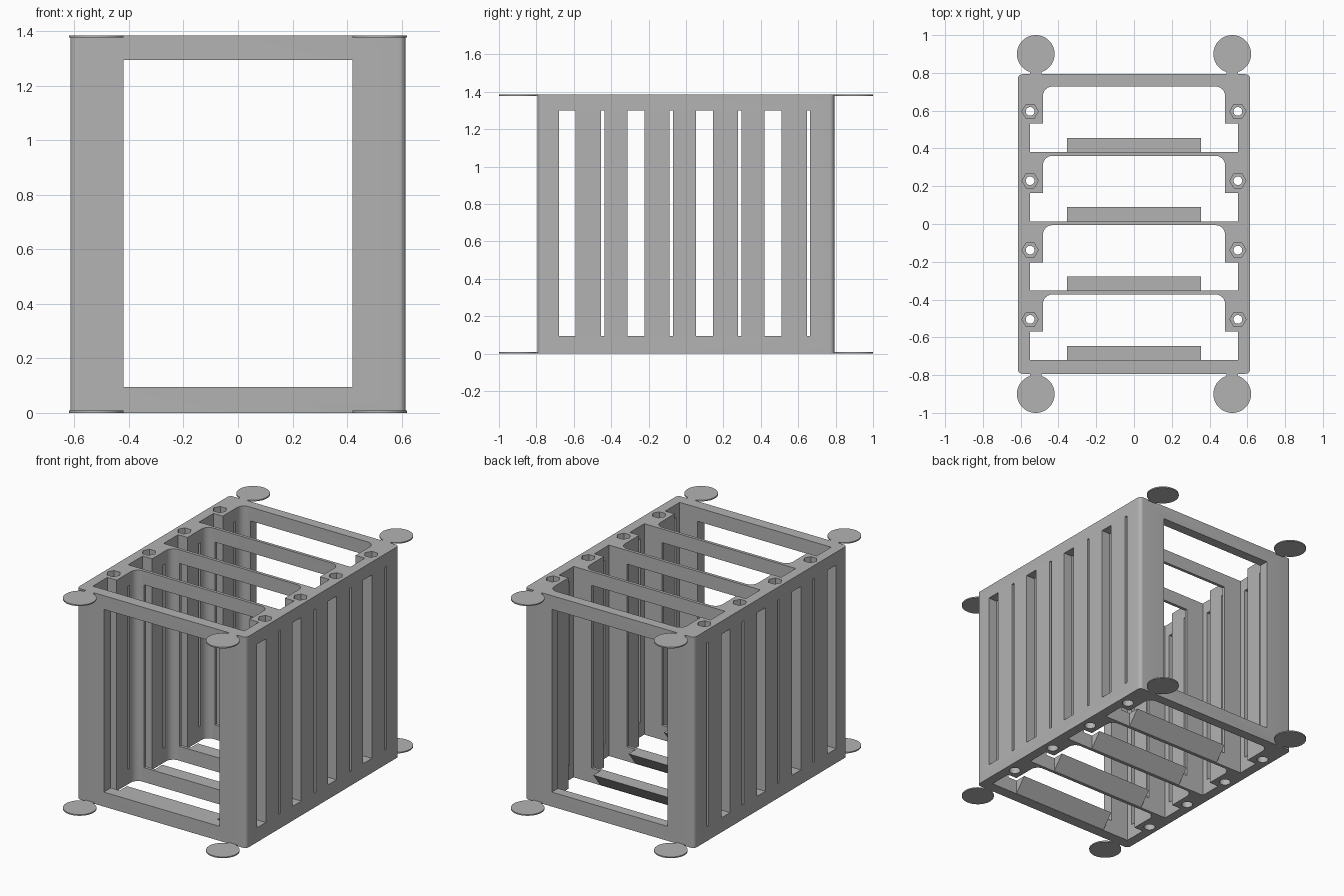
import bpy, bmesh, math
from mathutils import Vector

if "Cube" in bpy.data.objects:
    bpy.data.objects.remove(bpy.data.objects["Cube"])

HEIGHT = 1.385
HALF_W, HALF_D = 0.615, 0.793
PITCH = 0.367            # spacing of the four bays
BAYS = 4
FLOOR, CEIL = 0.095, 1.295

grey = bpy.data.materials.new("plain grey")
grey.use_nodes = True
grey.diffuse_color = (0.45, 0.45, 0.45, 1)
grey.node_tree.nodes["Principled BSDF"].inputs["Base Color"].default_value = grey.diffuse_color


def arc(cx, cy, r, start, end, steps):
    return [(cx + r * math.cos(math.radians(start + (end - start) * i / steps)),
             cy + r * math.sin(math.radians(start + (end - start) * i / steps)))
            for i in range(steps + 1)]


def circle(cx, cy, r, sides):
    return arc(cx, cy, r, 0, 360, sides)[:-1]


def rect(x0, x1, y0, y1):
    return [(x0, y0), (x1, y0), (x1, y1), (x0, y1)]


def prism(bm, outline, lo, hi, axis="z"):
    """Extrude a flat outline along an axis."""
    place = {"z": lambda a, b, h: (a, b, h),
             "y": lambda a, b, h: (a, h, b),
             "x": lambda a, b, h: (h, a, b)}[axis]
    face = bm.faces.new([bm.verts.new(place(a, b, lo)) for a, b in outline])
    out = bmesh.ops.extrude_face_region(bm, geom=[face])
    moved = [v for v in out["geom"] if isinstance(v, bmesh.types.BMVert)]
    bmesh.ops.translate(bm, verts=moved, vec=Vector(place(0, 0, hi - lo)))


def make(name, bm):
    bmesh.ops.recalc_face_normals(bm, faces=bm.faces)
    mesh = bpy.data.meshes.new(name)
    bm.to_mesh(mesh)
    bm.free()
    mesh.materials.append(grey)
    obj = bpy.data.objects.new(name, mesh)
    bpy.context.collection.objects.link(obj)
    return obj


def select(obj):
    bpy.ops.object.select_all(action="DESELECT")
    obj.select_set(True)
    bpy.context.view_layer.objects.active = obj


def cut(target, bm):
    cutter = make("cutter", bm)
    cutter.hide_render = True
    mod = target.modifiers.new("cut", "BOOLEAN")
    mod.operation, mod.solver, mod.object = "DIFFERENCE", "EXACT", cutter
    select(target)
    bpy.ops.object.modifier_apply(modifier=mod.name)
    bpy.data.objects.remove(cutter)


# Outer block with rounded upright edges
r = 0.025
cx, cy = HALF_W - r, HALF_D - r
bm = bmesh.new()
prism(bm, arc(cx, cy, r, 0, 90, 6) + arc(-cx, cy, r, 90, 180, 6)
      + arc(-cx, -cy, r, 180, 270, 6) + arc(cx, -cy, r, 270, 360, 6), 0, HEIGHT)
frame = make("rack_frame", bm)

# Bays: wide at the front, narrow with rounded corners at the back
bm = bmesh.new()
fillet = 0.05
for i in range(BAYS):
    y = -0.72 + i * PITCH
    back = y + 0.347
    prism(bm, [(-0.55, y), (0.55, y), (0.55, y + 0.15), (0.482, y + 0.15)]
          + arc(0.482 - fillet, back - fillet, fillet, 0, 90, 6)
          + arc(-0.482 + fillet, back - fillet, fillet, 90, 180, 6)
          + [(-0.482, y + 0.15), (-0.55, y + 0.15)], -0.1, HEIGHT + 0.1)
cut(frame, bm)

# Large window from front to back
bm = bmesh.new()
prism(bm, rect(-0.42, 0.42, FLOOR, CEIL), -1, 1, "y")
cut(frame, bm)

# Wide and narrow side vents
bm = bmesh.new()
for i in range(BAYS):
    for start, width in ((-0.68, 0.09), (-0.455, 0.018)):
        y = start + i * PITCH
        prism(bm, rect(y, y + width, FLOOR, CEIL + 0.005), -1, 1, "x")
cut(frame, bm)

# Bolt holes, then hexagonal nut pockets above and round recesses below
bolts = [(s * 0.55, -0.505 + i * PITCH) for s in (-1, 1) for i in range(BAYS)]
bm = bmesh.new()
for x, y in bolts:
    prism(bm, circle(x, y, 0.023, 24), -0.1, HEIGHT + 0.1)
cut(frame, bm)
bm = bmesh.new()
for x, y in bolts:
    prism(bm, circle(x, y, 0.043, 6), HEIGHT - 0.045, HEIGHT + 0.1)
    prism(bm, circle(x, y, 0.035, 24), -0.1, 0.045)
cut(frame, bm)

# Wedge ledges along the bottom of each bay
bm = bmesh.new()
for i in range(BAYS):
    y = -0.722 + i * PITCH
    prism(bm, [(y, 0), (y + 0.077, FLOOR), (y, FLOOR)], -0.355, 0.355, "x")
make("bottom_ledges", bm)

# Thin corner pads with short necks, at the bottom and the top
pads = []
for level, z in (("bottom", 0), ("top", HEIGHT - 0.008)):
    bm = bmesh.new()
    for sx in (-1, 1):
        for sy in (-1, 1):
            prism(bm, circle(sx * 0.52, sy * 0.9, 0.1, 48), z, z + 0.008)
            prism(bm, rect(sx * 0.52 - 0.03, sx * 0.52 + 0.03,
                           *sorted((sy * 0.78, sy * 0.815))), z, z + 0.008)
    pads.append(make(level + "_corner_pads", bm))

for obj in [frame] + pads:
    select(obj)
    bpy.ops.object.shade_smooth_by_angle(angle=math.radians(30))
